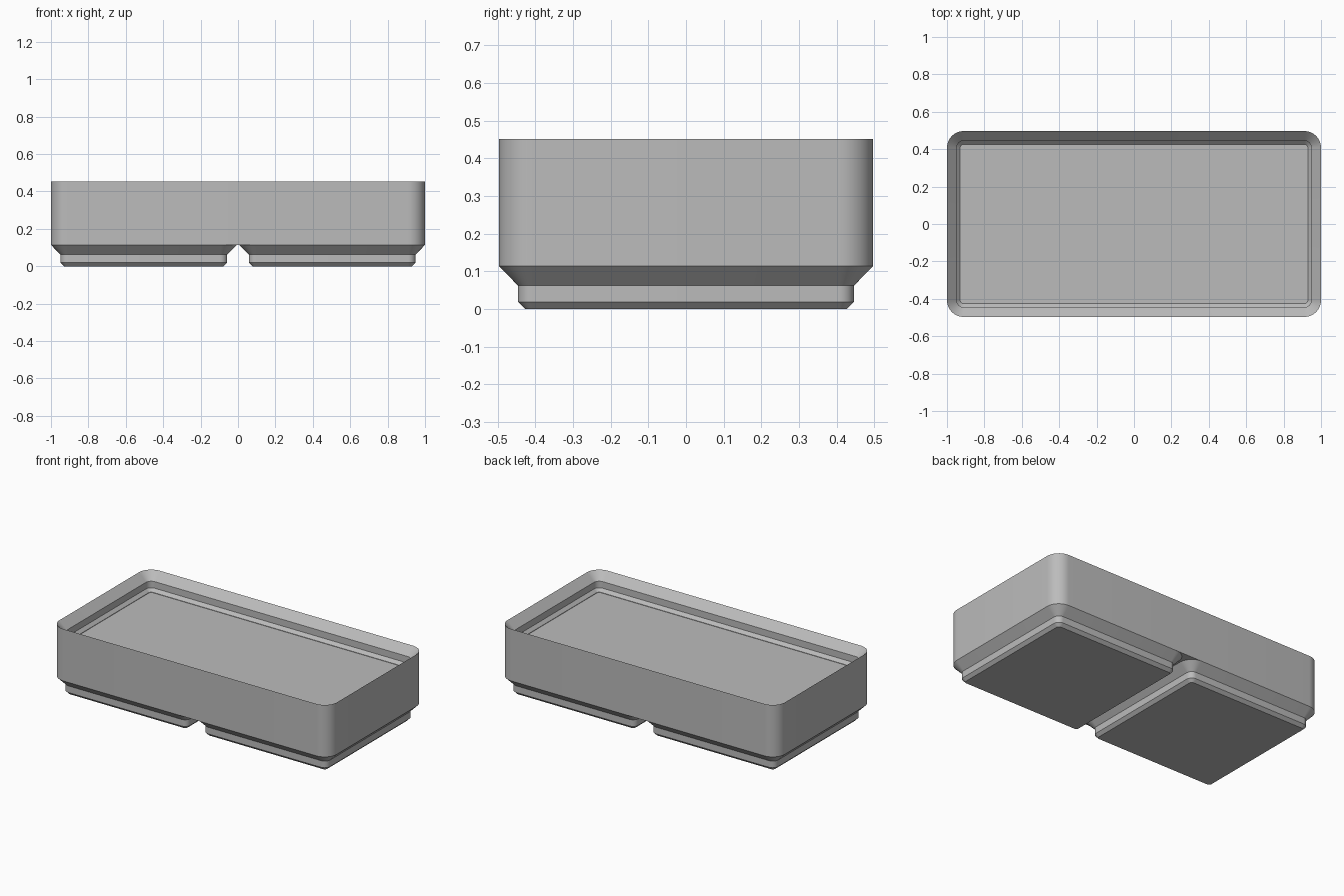
import bpy, bmesh, math

if "Cube" in bpy.data.objects:
    bpy.data.objects.remove(bpy.data.objects["Cube"])

W, D = 2.0, 0.994          # body footprint
FOOT = 0.994               # square foot footprint at its top
R = 0.09                   # outer corner radius
TOP, BASE = 0.452, 0.114   # rim height, underside of body
SEG = 12                   # steps per rounded corner

grey = bpy.data.materials.new("mid grey")
grey.diffuse_color = (0.5, 0.5, 0.5, 1)
grey.use_nodes = True
grey.node_tree.nodes["Principled BSDF"].inputs["Base Color"].default_value = grey.diffuse_color


def ring(bm, w, d, inset, r, z, cx=0.0):
    """Rounded rectangle of vertices at height z."""
    verts = []
    hx, hy = w / 2 - inset - r, d / 2 - inset - r
    for q, (sx, sy) in enumerate([(1, 1), (-1, 1), (-1, -1), (1, -1)]):
        for i in range(SEG + 1):
            a = (q + i / SEG) * math.pi / 2
            verts.append(bm.verts.new((cx + sx * hx + r * math.cos(a),
                                       sy * hy + r * math.sin(a), z)))
    return verts


def loft(name, w, d, steps, cx=0.0):
    """Stack rings of (inset, radius, z) and cap both ends."""
    bm = bmesh.new()
    rings = [ring(bm, w, d, i, r, z, cx) for i, r, z in steps]
    for a, b in zip(rings, rings[1:]):
        n = len(a)
        for k in range(n):
            bm.faces.new((a[k], a[(k + 1) % n], b[(k + 1) % n], b[k]))
    bm.faces.new(rings[0][::-1])
    bm.faces.new(rings[-1])
    bmesh.ops.recalc_face_normals(bm, faces=bm.faces)
    me = bpy.data.meshes.new(name)
    bm.to_mesh(me)
    bm.free()
    me.materials.append(grey)
    ob = bpy.data.objects.new(name, me)
    bpy.context.collection.objects.link(ob)
    bpy.context.view_layer.objects.active = ob
    ob.select_set(True)
    bpy.ops.object.shade_smooth_by_angle(angle=math.radians(30))
    ob.select_set(False)
    return ob


# Body with stepped stacking lip and filled floor
loft("bin_body", W, D, [
    (0, R, BASE), (0, R, TOP),
    (0.0515, 0.0385, TOP - 0.0515),
    (0.0515, 0.0385, TOP - 0.0945),
    (0.0707, 0.0193, TOP - 0.1137),
    (0.0707, 0.0193, TOP - 0.1165),
])

# Two stepped feet that mirror the lip profile
for side, cx in (("left", -0.503), ("right", 0.503)):
    loft(side + "_foot", FOOT, FOOT, [
        (0.0707, 0.0193, 0), (0.0515, 0.0385, 0.0192),
        (0.0515, 0.0385, 0.0622), (0, R, BASE),
    ], cx)
